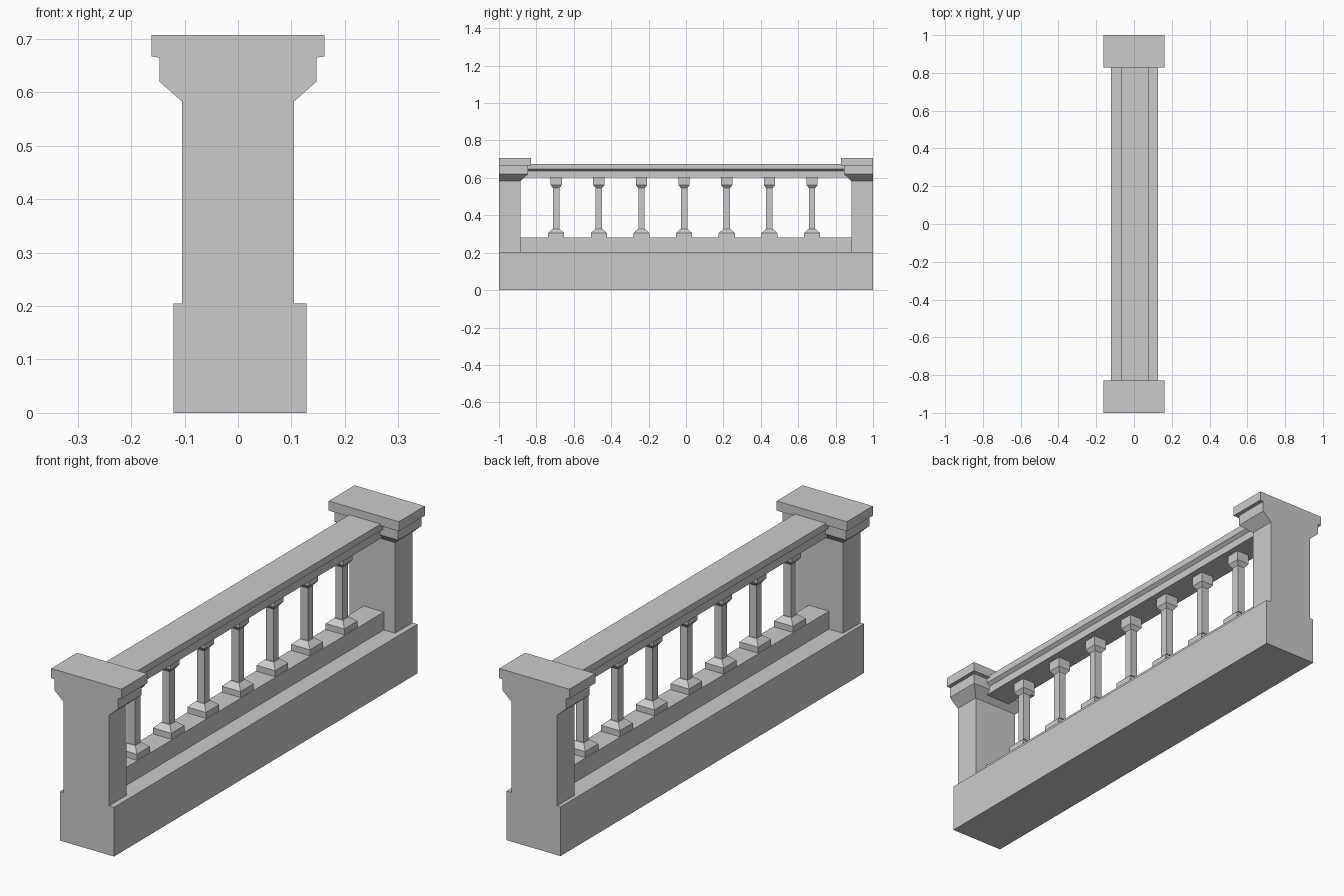
import bpy

if "Cube" in bpy.data.objects:
    bpy.data.objects.remove(bpy.data.objects["Cube"])

stone = bpy.data.materials.new("grey_stone")
stone.use_nodes = True
grey = (0.6, 0.6, 0.6, 1)
stone.diffuse_color = grey
stone.node_tree.nodes["Principled BSDF"].inputs["Base Color"].default_value = grey


def stack(name, rings):
    """Solid through rectangular rings (x0, x1, y0, y1, z), bottom to top."""
    verts, faces = [], []
    for x0, x1, y0, y1, z in rings:
        verts += [(x0, y0, z), (x1, y0, z), (x1, y1, z), (x0, y1, z)]
    for r in range(len(rings) - 1):
        a = r * 4
        for i in range(4):
            j = (i + 1) % 4
            faces.append((a + i, a + j, a + j + 4, a + i + 4))
    n = len(verts)
    faces += [(3, 2, 1, 0), (n - 4, n - 3, n - 2, n - 1)]
    mesh = bpy.data.meshes.new(name)
    mesh.from_pydata(verts, [], faces)
    mesh.materials.append(stone)
    obj = bpy.data.objects.new(name, mesh)
    bpy.context.collection.objects.link(obj)
    return obj


# Plinth and the kerb that carries the balusters
stack("plinth", [(-0.121, 0.128, -1, 1, z) for z in (0, 0.205)])
stack("kerb", [(-0.04, 0.053, -0.89, 0.89, z) for z in (0.2, 0.28)])

# End posts: flush outer face, flared cap on the other three sides
# (half width, inner y, height)
post_profile = [(0.105, 0.885, 0.2), (0.105, 0.885, 0.583),
                (0.147, 0.845, 0.62), (0.147, 0.845, 0.665),
                (0.162, 0.829, 0.667), (0.162, 0.829, 0.707)]
for name, side in (("front_post", -1), ("back_post", 1)):
    stack(name, [(-w, w, min(side, side * y), max(side, side * y), z)
                 for w, y, z in post_profile])

# Handrail with a chamfered overhang
centre = 0.006
rail_profile = [(0.058, 0.603), (0.058, 0.636), (0.072, 0.647), (0.072, 0.675)]
stack("handrail", [(centre - w, centre + w, -0.9, 0.9, z) for w, z in rail_profile])

# Square balusters (half width, height)
baluster_profile = [(0.043, 0.278), (0.043, 0.305), (0.02, 0.326), (0.017, 0.326),
                    (0.017, 0.545), (0.03, 0.562), (0.03, 0.606)]
for k in range(7):
    y = -0.01 + (k - 3) * 0.228
    stack(f"baluster_{k + 1}", [(centre - w, centre + w, y - w, y + w, z)
                                for w, z in baluster_profile])
